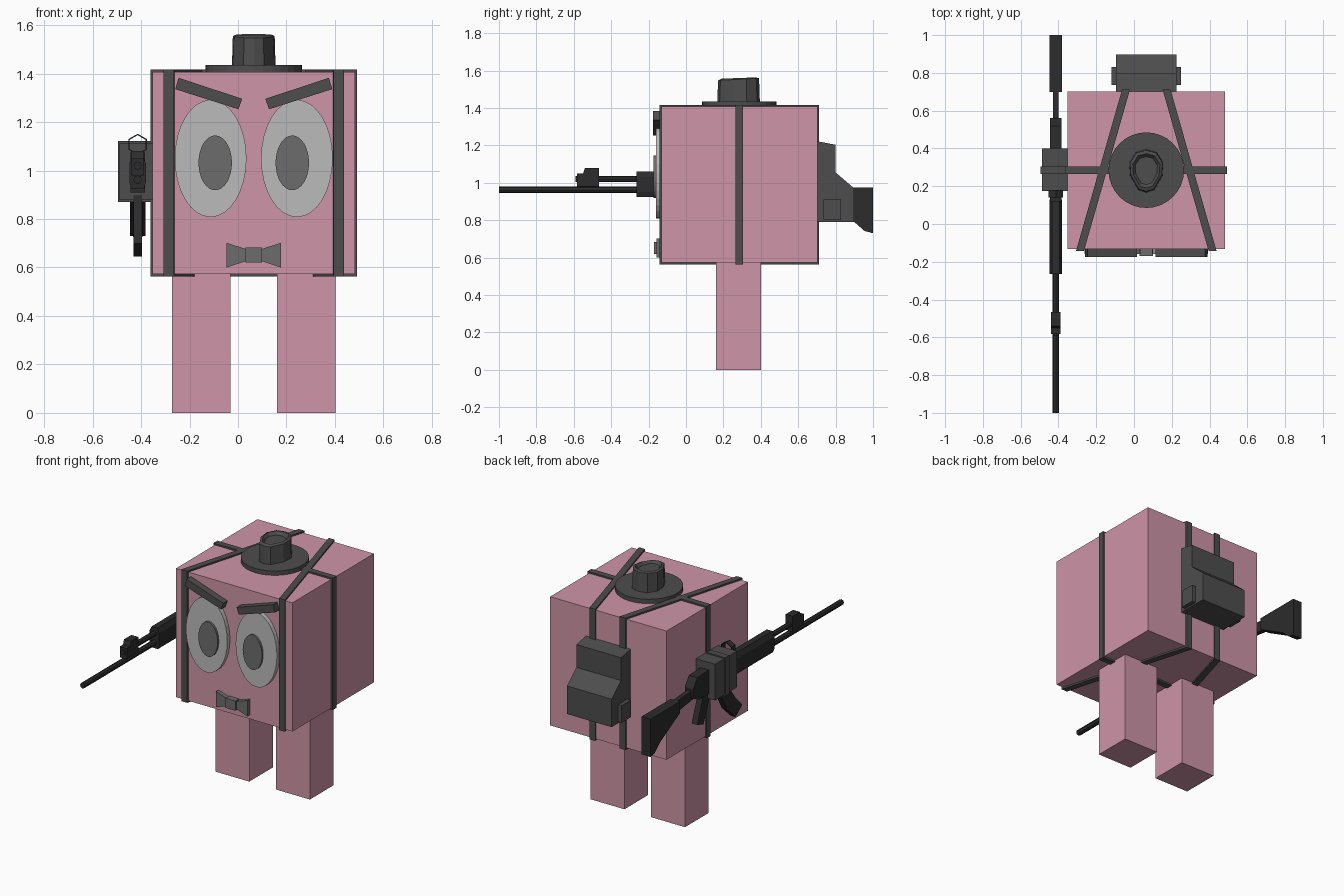
import bpy, bmesh, math
from mathutils import Matrix, Vector

if "Cube" in bpy.data.objects:
    bpy.data.objects.remove(bpy.data.objects["Cube"])


def material(name, c):
    m = bpy.data.materials.new(name)
    m.diffuse_color = (*c, 1)
    m.use_nodes = True
    m.node_tree.nodes["Principled BSDF"].inputs["Base Color"].default_value = m.diffuse_color
    return m


PINK = material("pink", (0.62, 0.30, 0.39))
LIGHT = material("light_grey", (0.5, 0.5, 0.5))
MID = material("mid_grey", (0.15, 0.15, 0.15))
DARK = material("dark_grey", (0.075, 0.075, 0.075))
BLACK = material("near_black", (0.025, 0.025, 0.025))


def finish(name, bm, mat):
    bmesh.ops.recalc_face_normals(bm, faces=bm.faces)
    me = bpy.data.meshes.new(name)
    bm.to_mesh(me)
    bm.free()
    me.materials.append(mat)
    ob = bpy.data.objects.new(name, me)
    bpy.context.collection.objects.link(ob)
    return ob


def loft(name, rings, mat, caps=True, closed=False):
    """Skin a list of equal-length point rings."""
    bm = bmesh.new()
    rs = [[bm.verts.new(p) for p in r] for r in rings]
    n = len(rs[0])
    for a, b in zip(rs, rs[1:] + rs[:1] if closed else rs[1:]):
        for i in range(n):
            j = (i + 1) % n
            bm.faces.new((a[i], a[j], b[j], b[i]))
    if caps and not closed:
        bm.faces.new(rs[0])
        bm.faces.new(rs[-1])
    return finish(name, bm, mat)


def box(name, x0, x1, y0, y1, z0, z1, mat):
    return loft(name, [[(x0, y0, z), (x1, y0, z), (x1, y1, z), (x0, y1, z)] for z in (z0, z1)], mat)


def prism_x(name, pts, x0, x1, mat):
    return loft(name, [[(x, y, z) for y, z in pts] for x in (x0, x1)], mat)


def prism_y(name, pts, y0, y1, mat):
    return loft(name, [[(x, y, z) for x, z in pts] for y in (y0, y1)], mat)


def ellipse(cx, cz, rx, rz, n):
    return [(cx + rx * math.cos(2 * math.pi * i / n), cz + rz * math.sin(2 * math.pi * i / n)) for i in range(n)]


def band(name, a0, a1, b0, b1, t, w, place, mat):
    """Closed rectangular strap around a box; place maps (a, b, offset) to xyz."""
    out = [(a0 - t, b0 - t), (a1 + t, b0 - t), (a1 + t, b1 + t), (a0 - t, b1 + t)]
    inn = [(a0, b0), (a1, b0), (a1, b1), (a0, b1)]
    rings = [[place(a, b, c) for a, b in r] for r, c in
             ((out, -w / 2), (out, w / 2), (inn, w / 2), (inn, -w / 2))]
    return loft(name, rings, mat, closed=True)


CX, CY = 0.065, 0.285
# body and legs
box("body", CX - 0.417, CX + 0.417, -0.132, 0.702, 0.573, 1.407, PINK)
for s, n in ((-1, "left"), (1, "right")):
    c = CX + s * 0.217
    box(n + "_leg", c - 0.121, c + 0.121, 0.16, 0.40, 0, 0.573, PINK)

    # harness straps, converging towards the back
    band(n + "_strap", -0.132, 0.702, 0.573, 1.407, 0.01, 0.042,
         lambda y, z, o: (CX + s * (0.348 - 0.238 * (y + 0.132) / 0.834) + o, y, z), DARK)

    # face
    prism_y(n + "_eye", ellipse(CX + s * 0.178, 1.05, 0.148, 0.242, 32), -0.132, -0.16, LIGHT)
    prism_y(n + "_pupil", ellipse(CX + s * 0.159, 1.032, 0.069, 0.113, 32), -0.155, -0.173, MID)
    prism_y(n + "_brow", [(CX + s * a, z) for a, z in
            ((0.324, 1.336), (0.31, 1.383), (0.048, 1.296), (0.063, 1.253))], -0.132, -0.176, DARK)
    prism_y(n + "_bow_wing", [(CX + s * a, z) for a, z in
            ((0.02, 0.63), (0.112, 0.60), (0.112, 0.702), (0.02, 0.672))], -0.132, -0.158, MID)

    # backpack side pocket
    a, b = sorted((CX + s * 0.155, CX + s * 0.185))
    box(n + "_pocket", a, b, 0.735, 0.83, 0.80, 0.91, DARK)

prism_y("bow_knot", [(CX - 0.035, 0.62), (CX + 0.035, 0.62), (CX + 0.035, 0.683), (CX - 0.035, 0.683)],
        -0.132, -0.17, MID)
band("side_strap", CX - 0.417, CX + 0.417, 0.573, 1.407, 0.01, 0.04,
     lambda x, z, o: (x, CY + o, z), DARK)

# hat: brim and pinched crown
loft("hat_brim", [[(CX + x, CY + y, z) for x, y in ellipse(0, 0, 0.2, 0.2, 32)] for z in (1.407, 1.435)], DARK)
half = [(0.042, -0.105), (0.085, -0.03), (0.09, 0.04), (0.055, 0.095)]
egg = [(0, -0.118)] + half + [(0, 0.11)] + [(-x, y) for x, y in reversed(half)]


def crown(k, z, tilt):
    return [(CX + x * k, CY + y * k, z + y * tilt) for x, y in egg]


loft("hat_crown", [crown(1, 1.43, 0), crown(0.96, 1.553, 0.05),
                   crown(0.8, 1.56, 0.03), crown(0.65, 1.542, 0)], DARK)

# backpack
prism_x("backpack", [(0.70, 0.79), (0.897, 0.79), (0.897, 0.972), (0.80, 1.055), (0.80, 1.203), (0.70, 1.222)],
        CX - 0.16, CX + 0.16, DARK)

# gun holder on the side, with its band
box("holder", -0.488, -0.352, 0.175, 0.40, 0.878, 1.113, DARK)
band("holder_band", -0.488, -0.352, 0.878, 1.113, 0.008, 0.04,
     lambda x, z, o: (x, CY + o, z), DARK)

# rifle
GX = -0.414


def gun(name, pts, w):
    prism_x(name, pts, GX - w / 2, GX + w / 2, BLACK)


prism_y("barrel", ellipse(GX, 0.962, 0.018, 0.018, 8), -1.0, -0.2, BLACK)
prism_y("gas_tube", ellipse(GX, 1.02, 0.017, 0.017, 8), -0.59, -0.2, BLACK)
gun("front_sight", [(-0.583, 0.98), (-0.465, 0.98), (-0.465, 1.08), (-0.54, 1.08), (-0.55, 1.05), (-0.583, 1.05)], 0.05)
prism_y("handguard", [(GX + x, z) for x, z in
        ((-0.025, 0.925), (0.025, 0.925), (0.034, 0.95), (0.034, 1.03), (0.02, 1.06),
         (-0.02, 1.06), (-0.034, 1.03), (-0.034, 0.95))], -0.265, 0.13, BLACK)
gun("receiver", [(0.12, 0.91), (0.50, 0.91), (0.56, 0.94), (0.56, 1.0), (0.52, 1.06), (0.12, 1.075)], 0.06)
gun("magazine", [(0.18, 0.92), (0.27, 0.92), (0.25, 0.82), (0.20, 0.73), (0.11, 0.645),
                 (0.04, 0.70), (0.11, 0.77), (0.16, 0.84)], 0.036)
gun("pistol_grip", [(0.36, 0.92), (0.44, 0.92), (0.505, 0.745), (0.44, 0.725)], 0.04)
gun("stock_neck", [(0.54, 0.925), (0.72, 0.90), (0.72, 0.972), (0.54, 0.985)], 0.03)
gun("stock", [(0.70, 0.90), (0.90, 0.79), (0.955, 0.742), (1.0, 0.73), (1.0, 0.975), (0.70, 0.975)], 0.065)
# open six-sided rear sight ring
hexes = [[(GX + r * math.sin(i * math.pi / 3), y, 1.108 + r * math.cos(i * math.pi / 3)) for i in range(6)]
         for r, y in ((0.044, 0.14), (0.044, 0.18), (0.038, 0.18), (0.038, 0.14))]
loft("rear_sight_ring", hexes, BLACK, closed=True)
